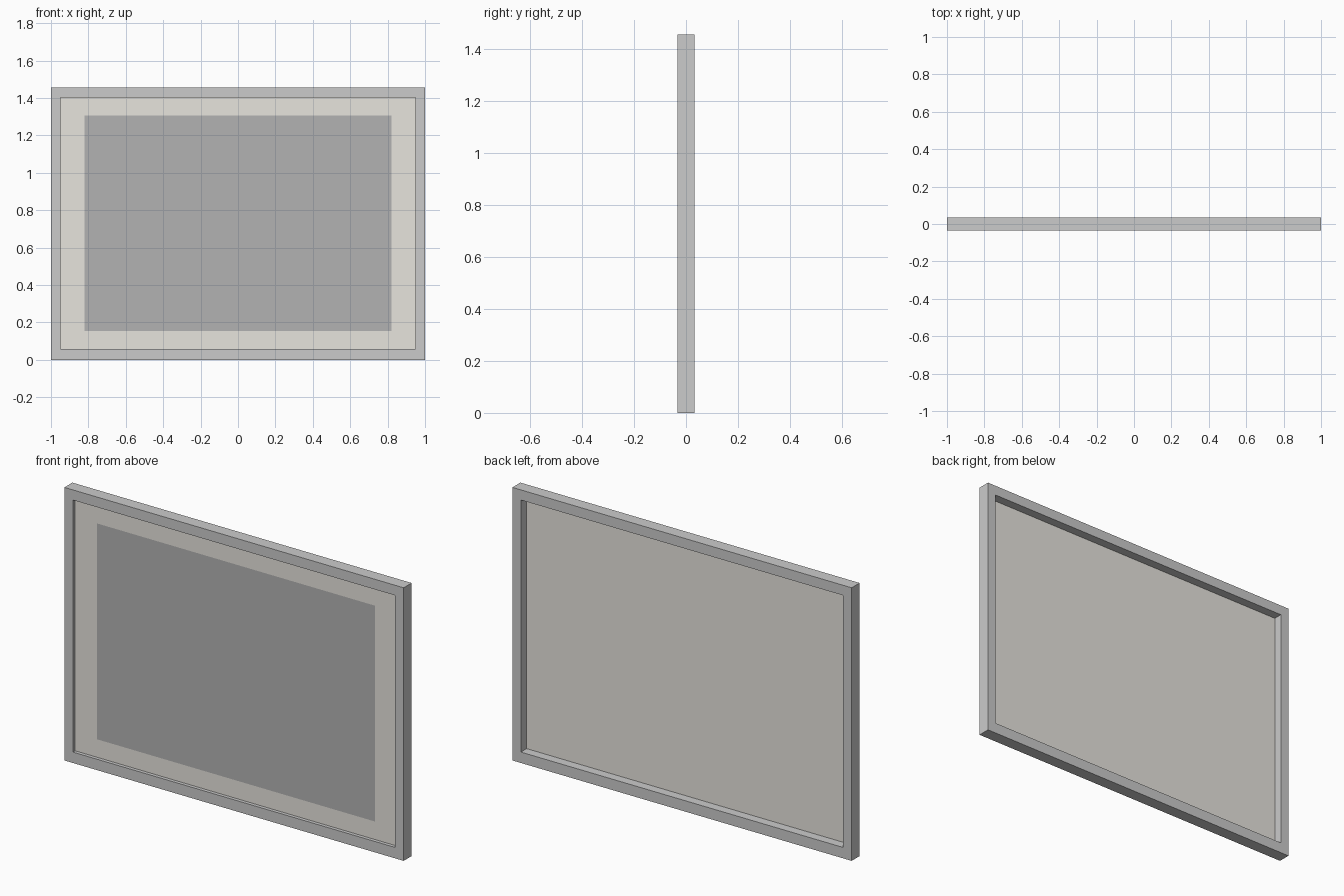
import bpy, bmesh

if "Cube" in bpy.data.objects:
    bpy.data.objects.remove(bpy.data.objects["Cube"])

H, D = 1.455, 0.0335          # frame height, half depth
IN = (-0.95, 0.95, 0.058, 1.401)


def rect(bm, y, x0, x1, z0, z1):
    return [bm.verts.new(p) for p in ((x0, y, z0), (x1, y, z0), (x1, y, z1), (x0, y, z1))]


def add(name, bm, color=None):
    me = bpy.data.meshes.new(name)
    bm.to_mesh(me)
    bm.free()
    ob = bpy.data.objects.new(name, me)
    bpy.context.collection.objects.link(ob)
    if color:
        mat = bpy.data.materials.new(name + "_colour")
        mat.diffuse_color = (*color, 1)
        mat.use_nodes = True
        mat.node_tree.nodes["Principled BSDF"].inputs["Base Color"].default_value = mat.diffuse_color
        me.materials.append(mat)
    return ob


# frame: four rectangular loops joined into a closed ring
bm = bmesh.new()
OUT = (-1, 1, 0, H)
loops = [rect(bm, -D, *OUT), rect(bm, D, *OUT), rect(bm, D, *IN), rect(bm, -D, *IN)]
for k in range(4):
    a, b = loops[k], loops[(k + 1) % 4]
    for i in range(4):
        j = (i + 1) % 4
        bm.faces.new((a[i], a[j], b[j], b[i]))
bmesh.ops.recalc_face_normals(bm, faces=bm.faces)
add("frame", bm)

# mount board: thin sheet set back from the front of the frame
bm = bmesh.new()
bm.faces.new(rect(bm, -0.015, *IN))
add("mount_board", bm, (0.8, 0.78, 0.73))

# picture panel: sheet lying on the mount
bm = bmesh.new()
bm.faces.new(rect(bm, -0.017, -0.82, 0.82, 0.155, 1.305))
add("picture_panel", bm, (0.45, 0.45, 0.45))
